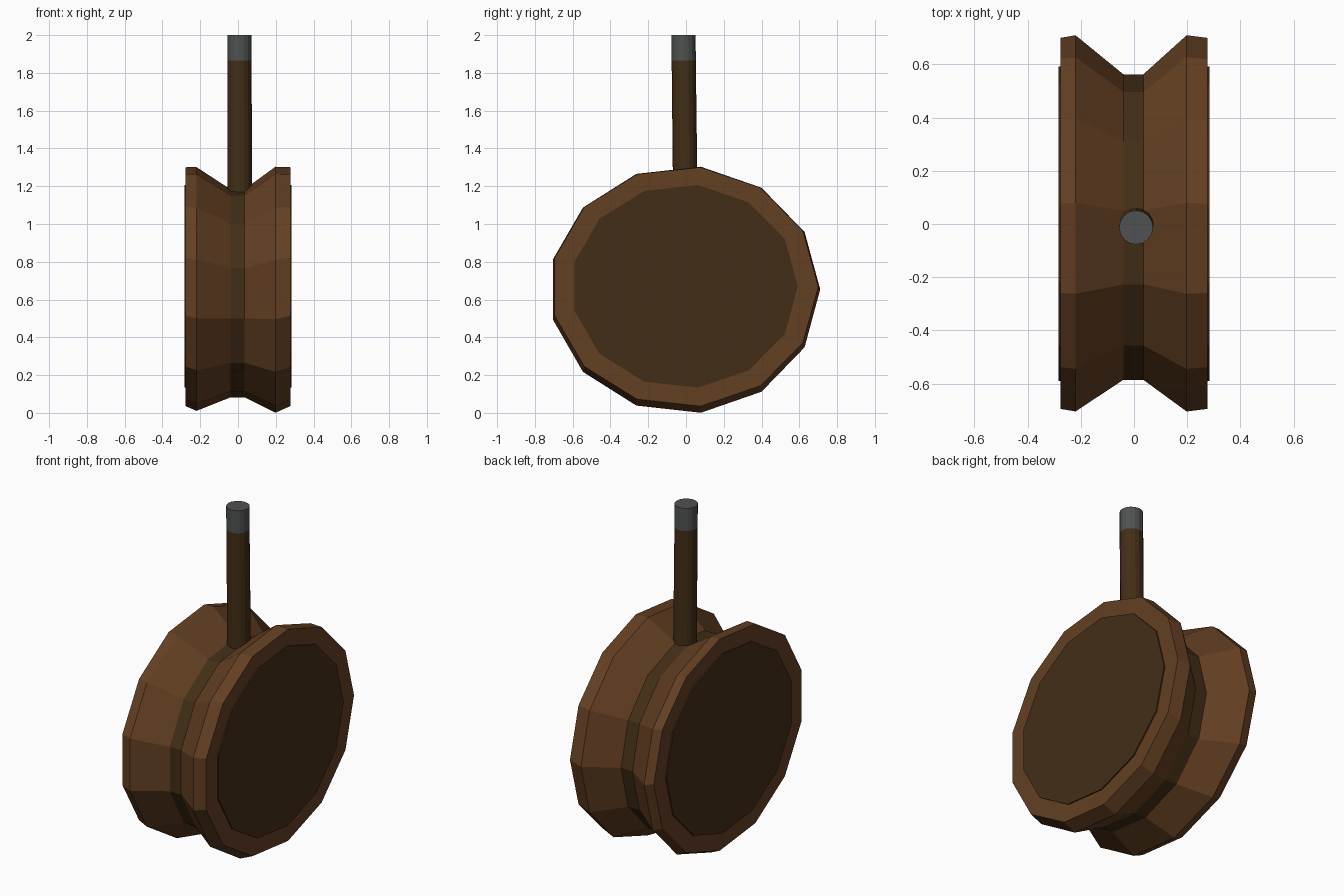
import bpy, bmesh
from math import cos, sin, tau

if "Cube" in bpy.data.objects:
    bpy.data.objects.remove(bpy.data.objects["Cube"])


def material(name, rgb):
    m = bpy.data.materials.new(name)
    m.diffuse_color = (*rgb, 1)
    m.use_nodes = True
    m.node_tree.nodes["Principled BSDF"].inputs["Base Color"].default_value = m.diffuse_color
    return m


WOOD = material("wood", (0.125, 0.05, 0.016))
DARK = material("dark_wood", (0.055, 0.027, 0.008))
GREY = material("grey_tip", (0.08, 0.085, 0.085))


def loft(name, rings, mats, band_mats=None):
    """Skin a list of point rings, capping both ends."""
    bm = bmesh.new()
    loops = [[bm.verts.new(p) for p in ring] for ring in rings]
    n = len(loops[0])
    for b, (lo, hi) in enumerate(zip(loops, loops[1:])):
        for i in range(n):
            j = (i + 1) % n
            f = bm.faces.new((lo[i], lo[j], hi[j], hi[i]))
            f.material_index = band_mats[b] if band_mats else 0
    bm.faces.new(loops[0][::-1])
    bm.faces.new(loops[-1])
    bmesh.ops.recalc_face_normals(bm, faces=bm.faces[:])
    me = bpy.data.meshes.new(name)
    bm.to_mesh(me)
    bm.free()
    for m in mats:
        me.materials.append(m)
    ob = bpy.data.objects.new(name, me)
    bpy.context.collection.objects.link(ob)
    return ob


def wheel_ring(x, cy, cz, ry, rz, n=13):
    return [(x, cy + ry * cos(tau * i / n), cz + rz * sin(tau * i / n)) for i in range(n)]


def pole_ring(x, y, z, r, n=16):
    return [(x + r * cos(tau * i / n), y + r * sin(tau * i / n), z) for i in range(n)]


# V-grooved wheel: outer rim, crest, groove, crest, outer rim
profile = [
    (-0.277, -0.008, 0.668, 0.708, 0.637),
    (-0.22, -0.008, 0.656, 0.718, 0.650),
    (-0.04, -0.02, 0.633, 0.583, 0.555),
    (0.035, -0.02, 0.633, 0.583, 0.555),
    (0.198, -0.008, 0.652, 0.718, 0.656),
    (0.277, -0.008, 0.668, 0.708, 0.637),
]
loft("grooved_wheel", [wheel_ring(*p) for p in profile], [WOOD, DARK], [0, 0, 1, 0, 0])

# Dark discs standing slightly proud of each side
for side, s in (("left", -1), ("right", 1)):
    loft(side + "_side_disc",
         [wheel_ring(s * x, -0.008, 0.67, 0.6, 0.54) for x in (0.25, 0.284)], [DARK])

# Slightly leaning upright pole with a grey tip
loft("pole", [pole_ring(0.01, -0.002, 1.0, 0.065), pole_ring(0.008, -0.012, 1.865, 0.064)], [DARK])
loft("pole_tip", [pole_ring(0.008, -0.012, 1.865, 0.064), pole_ring(0.008, -0.013, 2.0, 0.064)], [GREY])
